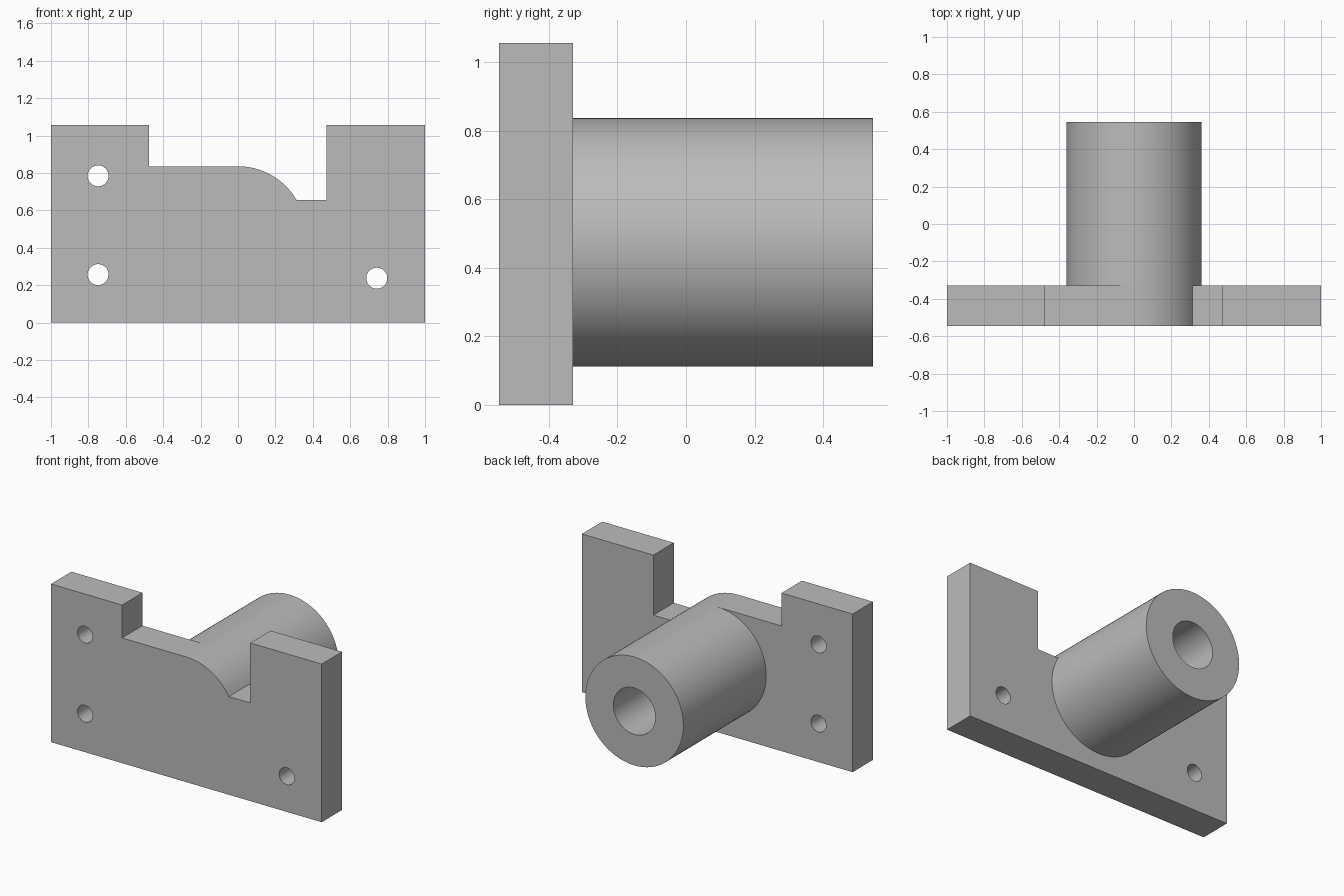
import bpy, bmesh
from math import sin, cos, pi, radians

if "Cube" in bpy.data.objects:
    bpy.data.objects.remove(bpy.data.objects["Cube"])

FRONT, BACK, END = -0.545, -0.33, 0.545   # plate front, plate back, barrel end
AXIS_Z, RADIUS, BORE = 0.474, 0.362, 0.155
SEGMENTS = 96

grey = bpy.data.materials.new("plain grey")
grey.use_nodes = True
grey.diffuse_color = (0.5, 0.5, 0.5, 1)
grey.node_tree.nodes["Principled BSDF"].inputs["Base Color"].default_value = (0.5, 0.5, 0.5, 1)


def make_object(name, bm):
    bmesh.ops.recalc_face_normals(bm, faces=bm.faces)
    mesh = bpy.data.meshes.new(name)
    bm.to_mesh(mesh)
    bm.free()
    mesh.materials.append(grey)
    obj = bpy.data.objects.new(name, mesh)
    bpy.context.collection.objects.link(obj)
    return obj


def select_only(obj):
    bpy.ops.object.select_all(action="DESELECT")
    obj.select_set(True)
    bpy.context.view_layer.objects.active = obj


def extrude_outline(bm, points, y0, y1):
    face = bm.faces.new([bm.verts.new((x, y0, z)) for x, z in points])
    moved = bmesh.ops.extrude_face_region(bm, geom=[face], use_keep_orig=True)
    verts = [v for v in moved["geom"] if isinstance(v, bmesh.types.BMVert)]
    bmesh.ops.translate(bm, verts=verts, vec=(0, y1 - y0, 0))


def circle(x, z, radius, count):
    return [(x + radius * cos(2 * pi * i / count), z + radius * sin(2 * pi * i / count))
            for i in range(count)]


# Mounting plate: stepped notch whose edge follows the barrel from 90 to 30 degrees
arc = [(RADIUS * cos(radians(a)), AXIS_Z + RADIUS * sin(radians(a)))
       for a in [90 - 3.75 * i for i in range(17)]]
outline = [(-1, 0), (-1, 1.056), (-0.475, 1.056), (-0.475, AXIS_Z + RADIUS)] + arc
outline += [(0.472, arc[-1][1]), (0.472, 1.056), (1, 1.056), (1, 0)]
bm = bmesh.new()
extrude_outline(bm, outline, FRONT, BACK)
plate = make_object("mounting_plate", bm)

# Three bolt holes through the plate
bm = bmesh.new()
for x, z in [(-0.748, 0.785), (-0.748, 0.257), (0.742, 0.238)]:
    extrude_outline(bm, circle(x, z, 0.056, 48), FRONT - 0.1, BACK + 0.1)
cutter = make_object("bolt_hole_cutter", bm)
cutter.hide_render = True
holes = plate.modifiers.new("bolt holes", "BOOLEAN")
holes.operation = "DIFFERENCE"
holes.solver = "EXACT"
holes.object = cutter
select_only(plate)
bpy.ops.object.modifier_apply(modifier=holes.name)
bpy.data.objects.remove(cutter)

# Barrel: outer wall, end ring and bore, closed off by the plate
bm = bmesh.new()
profile = [(RADIUS, BACK), (RADIUS, END), (BORE, END), (BORE, BACK)]
rings = [[bm.verts.new((x, y, z)) for x, z in circle(0, AXIS_Z, r, SEGMENTS)] for r, y in profile]
for a, b in zip(rings, rings[1:]):
    for i in range(SEGMENTS):
        j = (i + 1) % SEGMENTS
        bm.faces.new((a[i], a[j], b[j], b[i]))
# Orient the open shell reliably by closing the hidden end while normals are fixed
hidden = [bm.faces.new((rings[3][i], rings[3][(i + 1) % SEGMENTS],
                        rings[0][(i + 1) % SEGMENTS], rings[0][i])) for i in range(SEGMENTS)]
bmesh.ops.recalc_face_normals(bm, faces=bm.faces)
bmesh.ops.delete(bm, geom=hidden, context="FACES_ONLY")
barrel = make_object("barrel", bm)

for obj in (plate, barrel):
    select_only(obj)
    bpy.ops.object.shade_smooth_by_angle(angle=radians(25))
